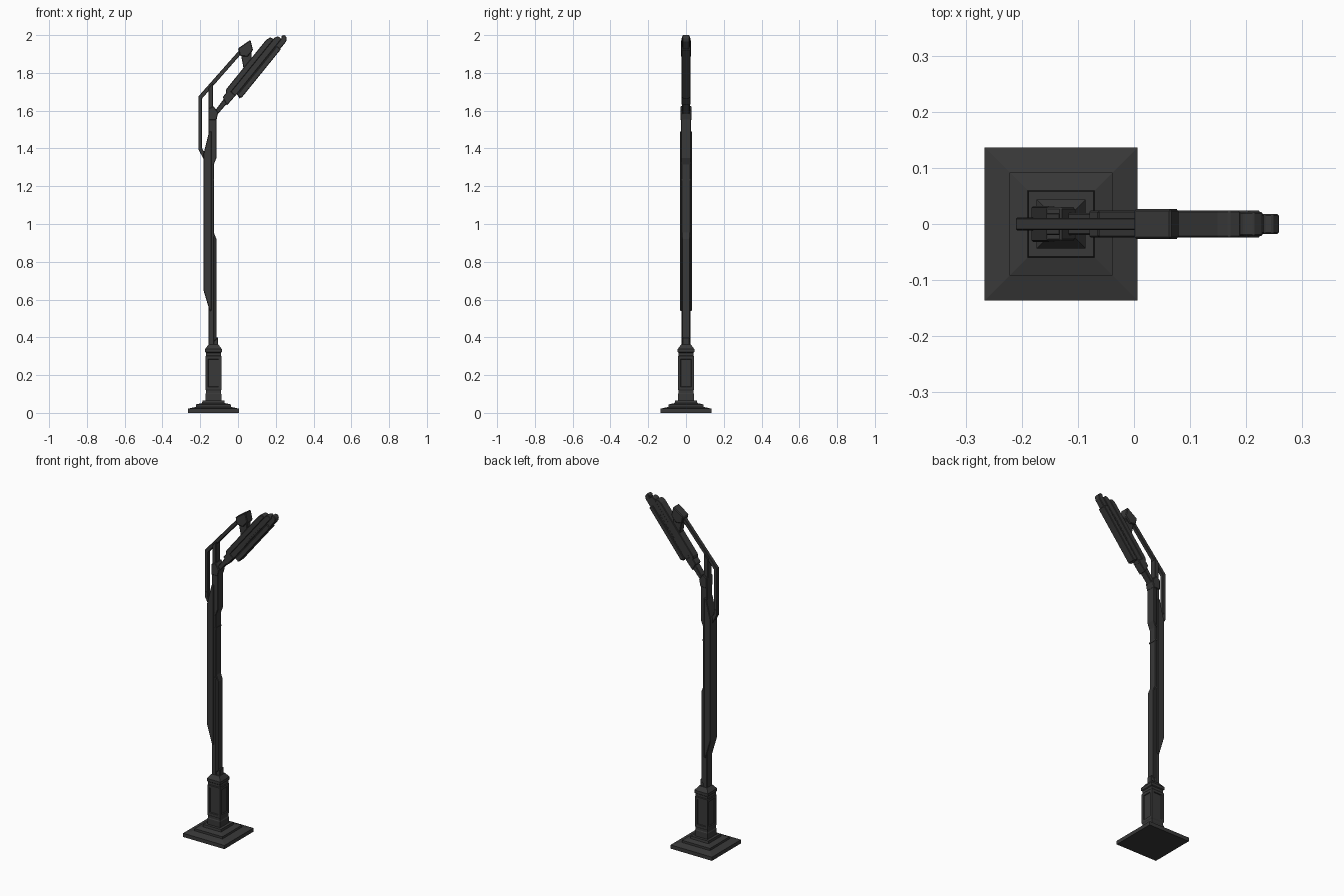
import bpy, bmesh, math
from mathutils import Vector

cube = bpy.data.objects.get("Cube")
if cube:
    bpy.data.objects.remove(cube, do_unlink=True)

metal = bpy.data.materials.new("dark grey metal")
metal.use_nodes = True
metal.diffuse_color = (0.04, 0.04, 0.04, 1)
metal.node_tree.nodes["Principled BSDF"].inputs["Base Color"].default_value = (0.04, 0.04, 0.04, 1)

POST_X = -0.13
ANGLE = math.radians(51)
ARM = Vector((-0.13, 1.57))


def finish(name, bm, bevel=0.0):
    bmesh.ops.recalc_face_normals(bm, faces=bm.faces)
    mesh = bpy.data.meshes.new(name)
    bm.to_mesh(mesh)
    bm.free()
    mesh.materials.append(metal)
    obj = bpy.data.objects.new(name, mesh)
    bpy.context.collection.objects.link(obj)
    if bevel:
        mod = obj.modifiers.new("edge", 'BEVEL')
        mod.width, mod.segments = bevel, 1
    return obj


def plate(name, outline, half, bevel=0.003, y=0.0):
    """Extrude an x-z outline across y."""
    bm = bmesh.new()
    front = bm.faces.new([bm.verts.new((x, y - half, z)) for x, z in outline])
    out = bmesh.ops.extrude_face_region(bm, geom=[front])
    moved = [v for v in out["geom"] if isinstance(v, bmesh.types.BMVert)]
    bmesh.ops.translate(bm, verts=moved, vec=(0, 2 * half, 0))
    return finish(name, bm, bevel)


def box(name, x0, x1, z0, z1, half, bevel=0.003):
    return plate(name, [(x0, z0), (x1, z0), (x1, z1), (x0, z1)], half, bevel)


def tilt(points):
    """Turn (along arm, above arm) into x-z."""
    c, s = math.cos(ANGLE), math.sin(ANGLE)
    return [(ARM.x + u * c - v * s, ARM.y + u * s + v * c) for u, v in points]


def tower(name, levels, panels=None):
    """Stack of square sections (half width, height), with optional inset side panels."""
    bm = bmesh.new()
    rings = [[bm.verts.new((POST_X + sx * h, sy * h, z))
              for sx, sy in ((-1, -1), (1, -1), (1, 1), (-1, 1))] for h, z in levels]
    sides = []
    for i, (a, b) in enumerate(zip(rings, rings[1:])):
        for k in range(4):
            j = (k + 1) % 4
            f = bm.faces.new((a[k], a[j], b[j], b[k]))
            if i == panels:
                sides.append(f)
    bm.faces.new(rings[0])
    bm.faces.new(rings[-1])
    bmesh.ops.recalc_face_normals(bm, faces=bm.faces)
    if sides:
        bmesh.ops.inset_individual(bm, faces=sides, thickness=0.02)
        bmesh.ops.inset_individual(bm, faces=sides, thickness=0.003, depth=-0.005)
    return finish(name, bm)


# Stepped base and pedestal
tower("stepped_base", [(0.136, 0), (0.136, 0.022), (0.092, 0.032), (0.092, 0.045),
                       (0.06, 0.052), (0.058, 0.066)])
tower("pedestal", [(0.042, 0.06), (0.042, 0.1), (0.039, 0.105), (0.039, 0.118), (0.042, 0.123),
                   (0.042, 0.3), (0.039, 0.304), (0.039, 0.318), (0.044, 0.322),
                   (0.044, 0.338), (0.026, 0.362)], panels=4)

# Post with spine and front strips
box("post", -0.156, -0.128, 0.35, 1.6, 0.025)
box("post_foot_clamp", -0.15, -0.105, 0.355, 0.4, 0.018)
plate("back_spine", [(-0.15, 0.54), (-0.183, 0.65), (-0.183, 1.37), (-0.153, 1.49), (-0.14, 1.49),
                     (-0.14, 0.54)], 0.032)
plate("lower_front_strip", [(-0.135, 0.37), (-0.114, 0.39), (-0.114, 0.92), (-0.13, 0.96),
                            (-0.135, 0.96)], 0.022)
plate("upper_front_strip", [(-0.135, 1.31), (-0.13, 1.31), (-0.114, 1.35), (-0.114, 1.57),
                            (-0.135, 1.57)], 0.026)
for z in (0.935, 1.23, 1.32):
    box("post_seam_band", -0.157, -0.126, z, z + 0.008, 0.027, 0.0)

# Bent brace and the short strut that holds it
plate("brace_lower_hook", [(-0.18, 1.34), (-0.21, 1.395), (-0.21, 1.43), (-0.19, 1.43),
                           (-0.19, 1.4), (-0.165, 1.36)], 0.012, 0.002)
plate("bent_brace", [(-0.21, 1.4), (-0.21, 1.675), (0.02, 1.935), (0.03, 1.915),
                     (-0.19, 1.665), (-0.19, 1.4)], 0.011, 0.002)
plate("brace_strut", [(-0.156, 1.57), (-0.156, 1.72), (-0.132, 1.745), (-0.132, 1.57)], 0.02, 0.002)

# Tilted arm
plate("arm_joint", [(-0.156, 1.55), (-0.114, 1.55), (-0.105, 1.59), (-0.13, 1.625),
                    (-0.156, 1.61)], 0.03)
plate("arm", tilt([(0, -0.01), (0.17, -0.015), (0.17, 0.017), (0, 0.012)]), 0.02)
plate("arm_collar", tilt([(0.09, -0.019), (0.16, -0.022), (0.16, 0.026), (0.11, 0.026)]), 0.024)

# Layered lamp head
plate("head_housing", tilt([(0.14, 0.008), (0.14, 0.03), (0.155, 0.038), (0.49, 0.038),
                            (0.513, 0.03), (0.52, 0.008)]), 0.024)
plate("head_core", tilt([(0.145, -0.022), (0.145, 0.01), (0.53, 0.01), (0.545, 0), (0.545, -0.022)]),
      0.021, 0.002)
plate("head_light_bar", tilt([(0.16, -0.05), (0.17, -0.02), (0.545, -0.02), (0.56, -0.012),
                              (0.572, -0.022), (0.568, -0.04), (0.55, -0.05)]), 0.018)
plate("head_skirt", tilt([(0.17, -0.054), (0.165, -0.026), (0.5, -0.026), (0.5, -0.054)]), 0.024)

# Row of small vents on both sides of the head
for side in (-1, 1):
    for i in range(8):
        u = 0.29 + i * 0.02
        plate("head_vent", tilt([(u, -0.02), (u + 0.01, -0.02), (u + 0.01, -0.012), (u, -0.012)]),
              0.002, 0.0, side * 0.022)

# Sensor box at the top of the brace
plate("sensor_neck", [(0.015, 1.9), (0.072, 1.935), (0.072, 1.865), (0.03, 1.82)], 0.018)
plate("sensor_box", [(0.0, 1.93), (0.066, 1.975), (0.08, 1.92), (0.05, 1.885), (0.01, 1.89)], 0.027, 0.004)
